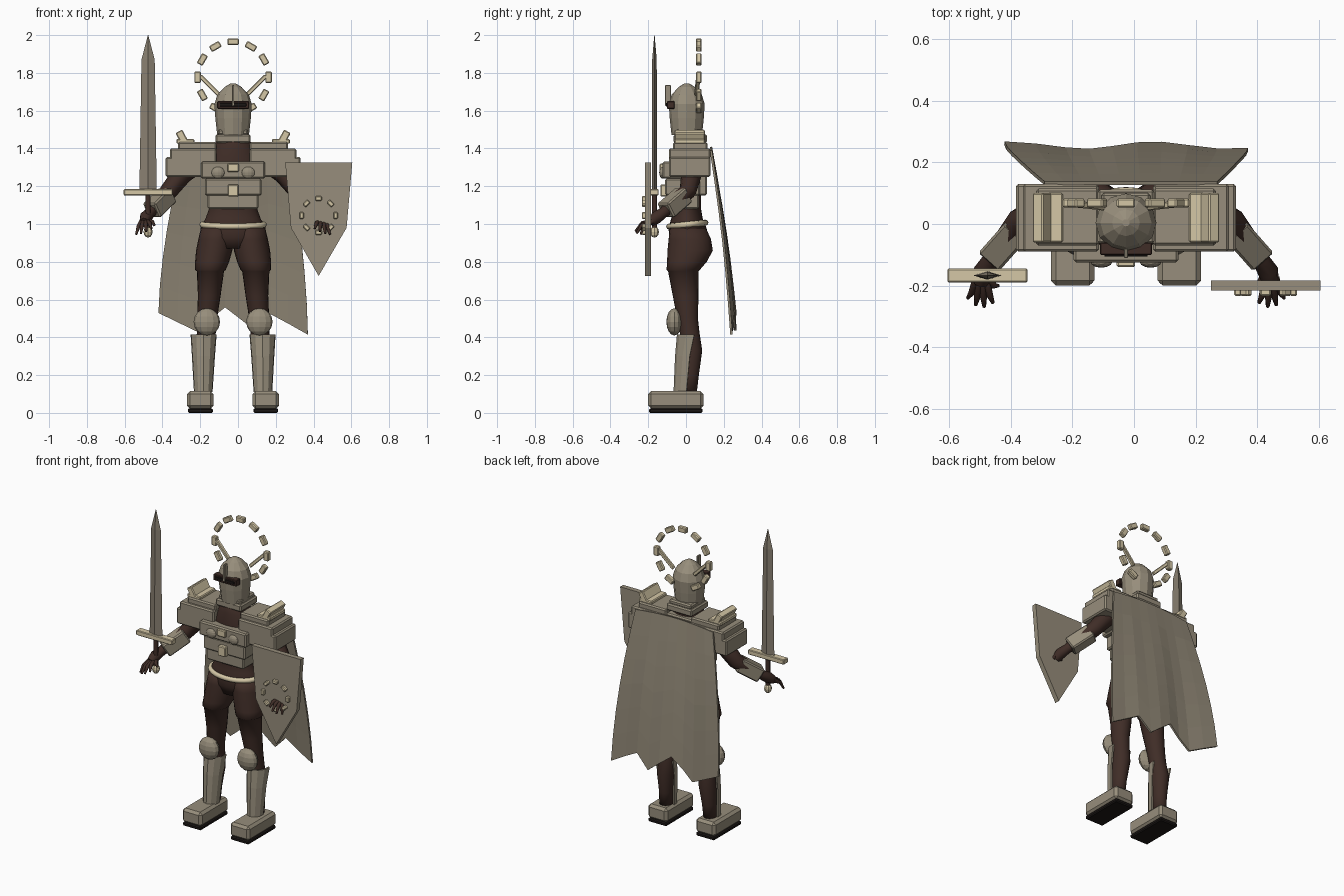
import bpy, bmesh, math
from mathutils import Vector, Quaternion

if "Cube" in bpy.data.objects:
    bpy.data.objects.remove(bpy.data.objects["Cube"])
CX = -0.026  # body centre line


def material(name, rgb):
    m = bpy.data.materials.new(name)
    m.use_nodes = True
    m.diffuse_color = (*rgb, 1)
    m.node_tree.nodes["Principled BSDF"].inputs["Base Color"].default_value = (*rgb, 1)
    return m


ARMOUR = material("armour_taupe", (0.31, 0.27, 0.2))
CLOTH = material("cape_taupe", (0.27, 0.235, 0.175))
STEEL = material("blade_taupe", (0.25, 0.215, 0.165))
CREAM = material("cream_trim", (0.66, 0.57, 0.38))
BODY = material("dark_brown", (0.05, 0.026, 0.02))
BLACK = material("visor_black", (0.012, 0.009, 0.008))


def at(side, off, y, z):
    return Vector((CX + side * off, y, z))


def finish(name, mat, bm, smooth=False):
    bmesh.ops.recalc_face_normals(bm, faces=bm.faces)
    me = bpy.data.meshes.new(name)
    bm.to_mesh(me)
    bm.free()
    me.materials.append(mat)
    if smooth:
        me.shade_smooth()
    ob = bpy.data.objects.new(name, me)
    bpy.context.collection.objects.link(ob)
    return ob


def box(name, mat, center, size, bevel=0.008, rot=None):
    bm = bmesh.new()
    bmesh.ops.create_cube(bm, size=1)
    bmesh.ops.scale(bm, vec=size, verts=bm.verts)
    ob = finish(name, mat, bm)
    ob.location = center
    if rot:
        ob.rotation_mode = 'QUATERNION'
        ob.rotation_quaternion = rot
    if bevel:
        ob.modifiers.new("bevel", 'BEVEL').width = bevel
    return ob


def span(name, mat, side, xs, ys, zs, bevel=0.008):
    mid = [(a + b) / 2 for a, b in (xs, ys, zs)]
    return box(name, mat, at(side, *mid), [b - a for a, b in (xs, ys, zs)], bevel)


def bar(name, mat, p, q, w, bevel=0.004):
    d = q - p
    return box(name, mat, (p + q) / 2, (w, w, d.length), bevel, d.to_track_quat('Z', 'Y'))


def loft(name, mat, rows, seg=16, smooth=True, arc=None):
    """Rows are (z, x, y, rx, ry); arc gives an open shell facing front."""
    bm = bmesh.new()
    rings = []
    n = seg + 1 if arc else seg
    for z, x, y, rx, ry in rows:
        ring = []
        for i in range(n):
            a = -math.pi / 2 + (arc * (i / seg - 0.5) if arc else math.tau * i / seg)
            ring.append(bm.verts.new((x + rx * math.cos(a), y + ry * math.sin(a), z)))
        rings.append(ring)
    for r, s in zip(rings, rings[1:]):
        for i in range(n - 1 if arc else n):
            j = (i + 1) % n
            bm.faces.new((r[i], r[j], s[j], s[i]))
    if not arc:
        bm.faces.new(rings[0])
        bm.faces.new(rings[-1])
    return finish(name, mat, bm, smooth)


def tube(name, mat, pts, radii, cyclic=False):
    cu = bpy.data.curves.new(name, 'CURVE')
    cu.dimensions = '3D'
    cu.bevel_depth = 1
    cu.bevel_resolution = 2
    cu.use_fill_caps = True
    sp = cu.splines.new('POLY')
    sp.points.add(len(pts) - 1)
    for p, co, r in zip(sp.points, pts, radii):
        p.co = (*co, 1)
        p.radius = r
    sp.use_cyclic_u = cyclic
    sp.use_smooth = True
    cu.materials.append(mat)
    ob = bpy.data.objects.new(name, cu)
    bpy.context.collection.objects.link(ob)
    return ob


def ball(name, mat, center, scale, u=12, v=8):
    bm = bmesh.new()
    bmesh.ops.create_uvsphere(bm, u_segments=u, v_segments=v, radius=1)
    bmesh.ops.scale(bm, vec=scale, verts=bm.verts)
    ob = finish(name, mat, bm)
    ob.location = center
    return ob


def block_ring(name, center, radius, count, size):
    for k in range(count):
        a = math.tau * k / count
        c = Vector(center) + radius * Vector((math.sin(a), 0, math.cos(a)))
        box(f"{name}_{k}", CREAM, c, size, 0.005, Quaternion((0, 1, 0), a))


# Torso, neck and belt
loft("torso", BODY, [(z, CX, y, rx, ry) for z, y, rx, ry in (
    (0.87, 0.02, 0.1, 0.09), (0.93, 0.015, 0.165, 0.105), (0.98, 0.008, 0.172, 0.1),
    (1.03, 0.005, 0.145, 0.083), (1.08, 0.005, 0.128, 0.075), (1.2, 0, 0.135, 0.08),
    (1.33, 0, 0.14, 0.085), (1.4, 0.01, 0.11, 0.08), (1.5, 0.01, 0.06, 0.06))], 24)
ring = [math.tau * i / 32 for i in range(32)]
tube("belt", CREAM, [(CX + 0.163 * math.cos(a), 0.007 + 0.096 * math.sin(a),
                      0.997 + 0.01 * math.sin(a)) for a in ring], [0.016] * 32, True)

# Breastplate and back plate
span("breastplate_upper", ARMOUR, 1, (-0.17, 0.17), (-0.125, 0.07), (1.24, 1.33))
span("breastplate_lower", ARMOUR, 1, (-0.15, 0.15), (-0.11, 0.075), (1.15, 1.24))
span("belly_plate", ARMOUR, 1, (-0.135, 0.135), (-0.1, 0.07), (1.08, 1.16))
span("back_plate", ARMOUR, 1, (-0.12, 0.12), (0.05, 0.11), (1.15, 1.41))
span("chest_top_block", CREAM, 1, (-0.03, 0.03), (-0.14, -0.11), (1.275, 1.32), 0.005)
span("chest_buckle", CREAM, 1, (-0.028, 0.028), (-0.135, -0.1), (1.145, 1.21), 0.005)
span("collar", ARMOUR, 1, (-0.092, 0.092), (-0.065, 0.112), (1.43, 1.475))
span("collar_top", ARMOUR, 1, (-0.08, 0.08), (-0.055, 0.1), (1.47, 1.5))

# Helmet, visor and crest
loft("helmet", ARMOUR, [(z, CX, 0.004, r, r * 0.96) for z, r in (
    (1.47, 0.084), (1.56, 0.094), (1.635, 0.099), (1.685, 0.083), (1.725, 0.045),
    (1.745, 0.012))], 12, False)
span("visor_frame", BODY, 1, (-0.084, 0.084), (-0.1, -0.06), (1.61, 1.65), 0.003)
span("visor_slit", BLACK, 1, (-0.07, 0.07), (-0.106, -0.09), (1.622, 1.64), 0.002)
span("nose_ridge", ARMOUR, 1, (-0.006, 0.006), (-0.11, -0.08), (1.625, 1.735), 0.002)

# Halo
block_ring("halo_block", (CX, 0.068, 1.777), 0.188, 12, (0.06, 0.03, 0.035))

for side, tag in ((-1, "right"), (1, "left")):
    # Leg, shoe, greave and knee guard
    loft(tag + "_leg", BODY, [(z, CX + side * o, y, rx, ry) for z, o, y, rx, ry in (
        (0.98, 0.085, 0.01, 0.085, 0.095), (0.92, 0.092, 0.02, 0.092, 0.112),
        (0.86, 0.1, 0.022, 0.096, 0.12), (0.8, 0.111, 0.005, 0.09, 0.105),
        (0.757, 0.12, -0.015, 0.081, 0.088), (0.75, 0.12, -0.015, 0.072, 0.08),
        (0.62, 0.126, -0.002, 0.06, 0.068), (0.5, 0.138, 0.008, 0.053, 0.055),
        (0.42, 0.142, 0.02, 0.05, 0.052), (0.33, 0.15, 0.026, 0.055, 0.06),
        (0.2, 0.155, 0.015, 0.042, 0.053), (0.09, 0.16, 0.01, 0.04, 0.045))], 20)
    span(tag + "_shoe", ARMOUR, side, (0.103, 0.243), (-0.2, 0.092), (0.022, 0.115), 0.016)
    span(tag + "_sole", BLACK, side, (0.107, 0.239), (-0.195, 0.088), (0, 0.024), 0.006)
    greave = loft(tag + "_greave", ARMOUR, [
        (0.11, CX + side * 0.158, -0.008, 0.05, 0.058), (0.3, CX + side * 0.157, 0.008, 0.062, 0.066),
        (0.415, CX + side * 0.156, 0.03, 0.07, 0.078)], 6, False, math.radians(200))
    greave.modifiers.new("thickness", 'SOLIDIFY').thickness = 0.01
    ball(tag + "_knee_guard", ARMOUR, at(side, 0.139, -0.062, 0.482), (0.07, 0.042, 0.072))

    # Stepped shoulder guard with fin
    for i, (xs, ys, zs) in enumerate((
            ((0.15, 0.357), (-0.09, 0.13), (1.25, 1.355)),
            ((0.088, 0.335), (-0.09, 0.13), (1.315, 1.4)),
            ((0.088, 0.292), (-0.07, 0.115), (1.39, 1.433)))):
        span(f"{tag}_shoulder_step_{i}", ARMOUR, side, xs, ys, zs)
    span(tag + "_fin_base", CREAM, side, (0.205, 0.3), (-0.06, 0.1), (1.425, 1.45), 0.005)
    box(tag + "_fin", CREAM, at(side, 0.272, 0.02, 1.462), (0.04, 0.16, 0.065), 0.005,
        Quaternion((0, 1, 0), side * math.radians(28)))
    ball(tag + "_chest_boss", ARMOUR, at(side, 0.08, -0.122, 1.272), (0.036, 0.02, 0.032))

    # Arm, cuff and open hand
    path = [(0.19, 0.03, 1.33), (0.27, 0.03, 1.265), (0.34, 0.01, 1.175),
            (0.39, -0.06, 1.11), (0.44, -0.12, 1.06), (0.462, -0.155, 1.035), (0.47, -0.19, 1.01)]
    tube(tag + "_arm", BODY, [at(side, *p) for p in path],
         [0.06, 0.055, 0.047, 0.043, 0.029, 0.034, 0.026])
    bar(tag + "_cuff", ARMOUR, at(side, 0.345, -0.01, 1.155), at(side, 0.432, -0.108, 1.07), 0.09, 0.008)
    for i, tip in enumerate(((0.513, -0.24, 0.945), (0.488, -0.262, 0.95),
                             (0.46, -0.268, 0.96), (0.432, -0.255, 0.975), (0.415, -0.2, 0.99))):
        root = at(side, 0.485 - 0.01 * i, -0.175, 1.015)
        end = at(side, *tip)
        knuckle = root.lerp(end, 0.55) + Vector((0, -0.012, 0.012))
        tube(f"{tag}_finger_{i}", BODY, [root, knuckle, end], [0.013, 0.011, 0.006])
    bar(tag + "_halo_strut", CREAM, at(side, 0.075, 0.055, 1.685), at(side, 0.175, 0.066, 1.785), 0.022)

# Sword
SX, SY = -0.476, -0.167
loft("sword_blade", STEEL, [(1.17, SX, SY, 0.046, 0.014), (1.87, SX, SY, 0.035, 0.012),
                            (2.0, SX, SY, 0.001, 0.001)], 4, False)
box("sword_guard", CREAM, (SX, SY, 1.168), (0.26, 0.045, 0.032), 0.004)
tube("sword_grip", BODY, [(SX, SY, 0.97), (SX, SY, 1.16)], [0.014, 0.014])
ball("sword_pommel", CREAM, (SX, SY, 0.958), (0.024, 0.024, 0.03), 8, 6)

# Shield and its ring of studs
bm = bmesh.new()
outline = ((0.25, 1.325), (0.605, 1.325), (0.575, 0.98), (0.427, 0.725), (0.28, 0.98))
face = bm.faces.new([bm.verts.new((x, -0.216, z)) for x, z in outline])
ext = bmesh.ops.extrude_face_region(bm, geom=[face])
bmesh.ops.translate(bm, vec=(0, 0.032, 0), verts=[v for v in ext["geom"] if isinstance(v, bmesh.types.BMVert)])
finish("shield", ARMOUR, bm)
block_ring("shield_stud", (0.427, -0.222, 1.045), 0.09, 8, (0.036, 0.024, 0.024))

# Cape with ragged hem
HEM = ((-0.42, 0.54), (-0.32, 0.485), (-0.22, 0.43), (-0.145, 0.49), (-0.07, 0.55),
       (0.01, 0.49), (0.09, 0.43), (0.175, 0.52), (0.27, 0.475), (0.37, 0.425))
bm = bmesh.new()
grid = []
for i, (hx, hz) in enumerate(HEM):
    u = i / (len(HEM) - 1)
    tx = -0.29 + 0.56 * u
    column = []
    for j in range(7):
        t = j / 6
        x = tx + (hx - tx) * (1 - (1 - t) ** 1.6)
        z = 1.39 + 0.02 * math.sin(math.pi * u) + (hz - 1.4) * t
        y = 0.138 + 0.118 * t + 0.012 * t * math.cos(u * math.tau * 1.6) + 0.012 * math.sin(math.pi * t)
        column.append(bm.verts.new((x, y, z)))
    grid.append(column)
for a, b in zip(grid, grid[1:]):
    for j in range(6):
        bm.faces.new((a[j], b[j], b[j + 1], a[j + 1]))
cape = finish("cape", CLOTH, bm)
cape.modifiers.new("thickness", 'SOLIDIFY').thickness = 0.012
